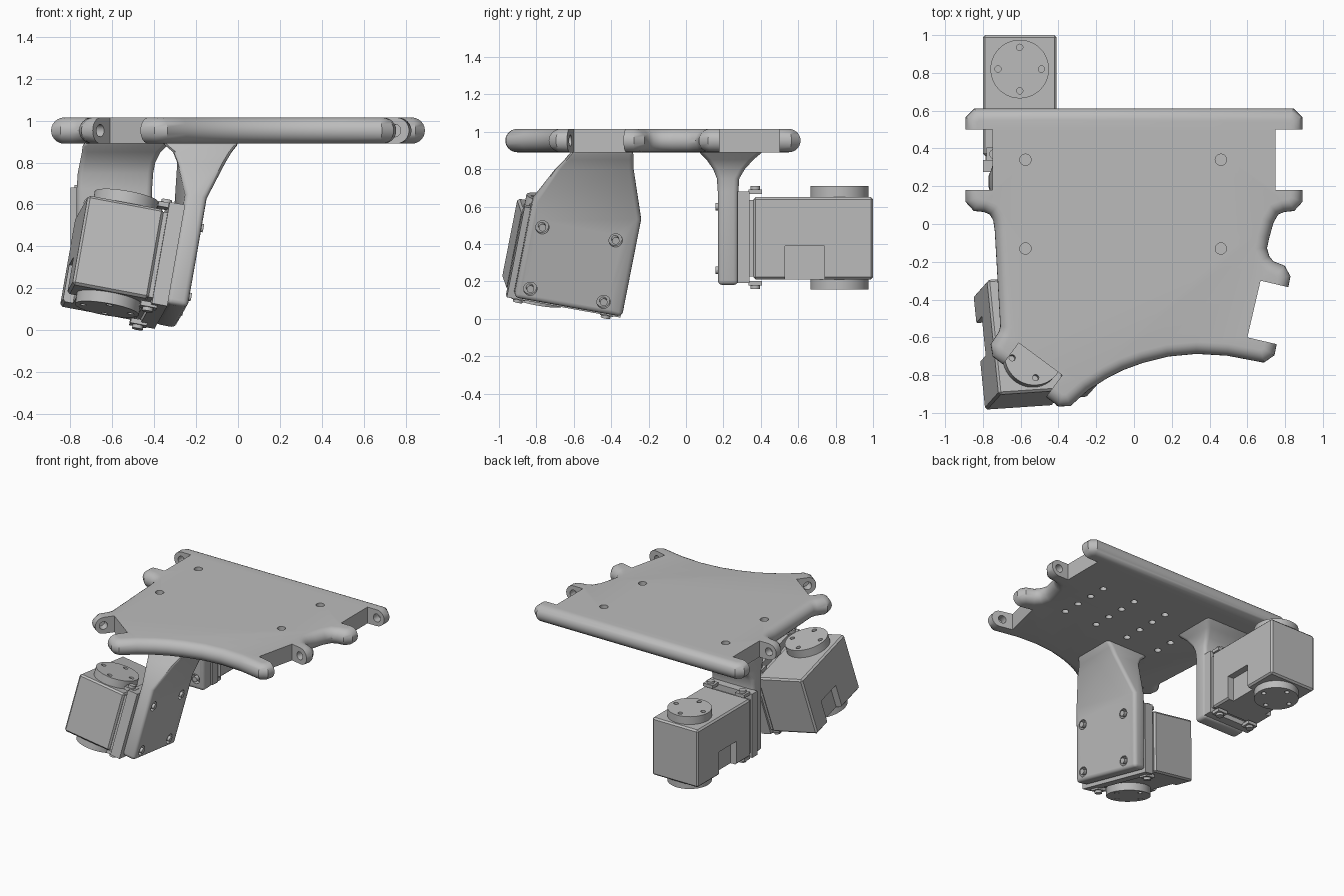
import bpy, bmesh, math
from mathutils import Matrix, Vector as V

if "Cube" in bpy.data.objects:
    bpy.data.objects.remove(bpy.data.objects["Cube"])

grey = bpy.data.materials.new("plain_grey")
grey.use_nodes = True
tone = (0.5, 0.5, 0.5, 1)
grey.diffuse_color = tone
grey.node_tree.nodes["Principled BSDF"].inputs["Base Color"].default_value = tone
parts = []


def make(name, bm, frame=Matrix(), bevel=0, segments=1):
    bmesh.ops.transform(bm, matrix=frame, verts=bm.verts)
    bmesh.ops.recalc_face_normals(bm, faces=bm.faces)
    me = bpy.data.meshes.new(name)
    bm.to_mesh(me)
    bm.free()
    me.materials.append(grey)
    ob = bpy.data.objects.new(name, me)
    bpy.context.collection.objects.link(ob)
    parts.append(ob)
    if bevel:
        mod = ob.modifiers.new("rounding", 'BEVEL')
        mod.width, mod.segments = bevel, segments
        mod.limit_method, mod.angle_limit = 'ANGLE', math.radians(40)
    return ob


def cut(ob, bm, frame=Matrix()):
    cutter = make("cutter", bm, frame)
    parts.remove(cutter)
    cutter.hide_render = True
    mod = ob.modifiers.new("cut", 'BOOLEAN')
    mod.object, mod.solver = cutter, 'EXACT'
    bpy.context.view_layer.update()
    dg = bpy.context.evaluated_depsgraph_get()
    me = bpy.data.meshes.new_from_object(ob.evaluated_get(dg))
    ob.modifiers.clear()
    ob.data = me
    bpy.data.objects.remove(cutter)


def loft(bm, rings):
    rows = [[bm.verts.new(p) for p in ring] for ring in rings]
    for a, b in zip(rows, rows[1:]):
        for i in range(len(a)):
            j = (i + 1) % len(a)
            bm.faces.new((a[i], a[j], b[j], b[i]))
    bm.faces.new(rows[0][::-1])
    bm.faces.new(rows[-1])


def rect(x0, x1, y0, y1, z):
    return [V((x0, y0, z)), V((x1, y0, z)), V((x1, y1, z)), V((x0, y1, z))]


def box(bm, x0, x1, y0, y1, z0, z1):
    loft(bm, [rect(x0, x1, y0, y1, z0), rect(x0, x1, y0, y1, z1)])


def rod(bm, a, b, r, n=20):
    a, b = V(a), V(b)
    rot = (b - a).to_track_quat('Z', 'Y').to_matrix().to_4x4()
    bmesh.ops.create_cone(bm, cap_ends=True, segments=n, radius1=r, radius2=r,
                          depth=(b - a).length,
                          matrix=Matrix.Translation((a + b) / 2) @ rot)


# Deck plate: centre line of the half-round rim, counter-clockwise
LOW, HIGH = 0.89, 1.015
R = (HIGH - LOW) / 2
MID = LOW + R
path = [(.83, .55), (-.83, .55), (-.83, .13), (-.78, .125), (-.72, .10), (-.685, .04),
        (-.675, -.03), (-.645, -.55), (-.66, -.60), (-.70, -.66), (-.37, -.91),
        (-.28, -.83), (-.17, -.76), (-.08, -.715), (.03, -.675), (.17, -.64), (.33, -.625),
        (.5, -.635), (.685, -.67), (.765, -.275), (.70, -.25), (.66, -.20), (.64, -.13),
        (.655, -.06), (.68, .03), (.72, .10), (.78, .125), (.83, .13)]
path = [V(p) for p in path]
line = []
for i, p in enumerate(path):
    d1 = (p - path[i - 1]).normalized()
    d2 = (path[(i + 1) % len(path)] - p).normalized()
    line += [p - d1 * .012, p + d2 * .012] if d1.dot(d2) < .6 else [p]
miter = []
for i, p in enumerate(line):
    d1 = (p - line[i - 1]).normalized()
    d2 = (line[(i + 1) % len(line)] - p).normalized()
    n = V((d1.y + d2.y, -d1.x - d2.x))
    miter.append(n / (1 + d1.dot(d2)))
rings = []
for k in range(13):
    t = math.pi * (k / 12 - .5)
    out, z = R * math.cos(t), MID + R * math.sin(t)
    rings.append([(p + m * out).to_3d() + V((0, 0, z)) for p, m in zip(line, miter)])
bm = bmesh.new()
loft(bm, rings)
deck = make("deck_plate", bm)

# Hinge slots and pin holes around the rim
slots, pins = bmesh.new(), bmesh.new()
for a, b in (((-.75, .50), (-.75, .18)), ((-.61, -.63), (-.38, -.80)),
             ((.60, -.60), (.67, -.30)), ((.75, .18), (.75, .50))):
    a, b = V(a).to_3d(), V(b).to_3d()
    d = (b - a).normalized()
    n = V((d.y, -d.x, 0))
    quad = [a, a + n * .3, b + n * .3, b]
    loft(slots, [[p + V((0, 0, z)) for p in quad] for z in (.8, 1.1)])
    shift = n * .08 + V((0, 0, MID))
    rod(pins, a - d * .06 + shift, b + d * .06 + shift, .03)
cut(deck, slots)
cut(deck, pins)

# Screw holes on top, grid of blind holes underneath
holes = bmesh.new()
for x in (-.575, .46):
    for y in (.34, -.13):
        rod(holes, (x, y, HIGH - .04), (x, y, HIGH + .05), .03)
for i in range(4):
    for j in range(4):
        x, y = .48 - .28 * i, .24 - .137 * j
        rod(holes, (x, y, LOW - .05), (x, y, LOW + .03), .024, 16)
cut(deck, holes)


def frame_at(p, ydir, zdir):
    z = V(zdir).normalized()
    x = V(ydir).cross(z).normalized()
    y = z.cross(x)
    return Matrix.Translation(p) @ Matrix((x, y, z)).transposed().to_4x4()


back = frame_at(V((-.41, 1.0, .21)), (0, -1, 0), (0, 0, 1))
front = frame_at(V((-.79, -.985, .22)), (-.1, .977, -.18), (.17, .19, .967))
H = .44


def motor(name, frame, width, length, pockets):
    # Housing with side pockets
    bm = bmesh.new()
    box(bm, 0, width, 0, length, 0, H)
    body = make(name + "_motor_body", bm, frame, .012)
    bm = bmesh.new()
    for x in pockets:
        box(bm, x - .05, x + .05, .26, .47, -.05, .18)
    cut(body, bm, frame)
    # Output discs on both ends of the shaft
    for label, z0, z1, tip in (("upper", H - .01, H + .06, 1), ("lower", .01, -.055, -1)):
        bm = bmesh.new()
        rod(bm, (.195, .18, z0), (.195, .18, z1), .155, 48)
        disc = make(f"{name}_{label}_disc", bm, frame)
        bm = bmesh.new()
        for dx, dy in ((.115, 0), (-.115, 0), (0, .115), (0, -.115)):
            p = V((.195 + dx, .18 + dy, z1))
            rod(bm, p - V((0, 0, .03 * tip)), p + V((0, 0, .03 * tip)), .017, 12)
        cut(disc, bm, frame)


def lugs(name, frame, spots):
    bm = bmesh.new()
    for x, y in spots:
        for z, s in ((-.02, -1), (H + .03, 1)):
            box(bm, x - .04, x + .04, y - .035, y + .035, z - .012, z + .012)
            rod(bm, (x, y, z), (x, y, z + .03 * s), .026, 16)
    make(name, bm, frame)


motor("back", back, .39, .64, (0, .39))
motor("front", front, .37, .62, (0,))

# Mounting flanges, with a recessed groove next to each housing
bm = bmesh.new()
box(bm, .015, .375, .63, .67, .015, H - .015)
box(bm, 0, .39, .66, .725, -.02, H + .03)
make("back_flange", bm, back)
lugs("back_lugs", back, ((.06, .63), (.33, .63)))
bm = bmesh.new()
box(bm, .36, .40, .015, .605, .01, H - .01)
box(bm, .39, .465, 0, .62, -.02, H + .04)
make("front_flange", bm, front)
lugs("front_lugs", front, ((.38, .07), (.38, .55)))

# Back leg, flaring into the deck
bm = bmesh.new()
loft(bm, [rect(-.77, -.41, .17, .28, .18), rect(-.77, -.41, .17, .28, .68),
          rect(-.765, -.405, .165, .285, .75), rect(-.755, -.395, .145, .315, .80),
          rect(-.745, -.37, .11, .36, .85), rect(-.74, -.32, .06, .42, .90)])
back_leg = make("back_leg", bm, bevel=.025, segments=3)

# Front leg, a tilted pad that bends up into the deck
bm = bmesh.new()
pad = [[front @ p for p in rect(.46, .565, .03, .62, z)] for z in (0, .54)]
loft(bm, pad + [rect(-.29, -.06, -.70, -.28, .80), rect(-.31, -.03, -.65, -.28, .85),
                rect(-.37, .01, -.61, -.28, .90)])
front_leg = make("front_leg", bm, bevel=.025, segments=3)


# Countersunk screws that hold the motors to the legs
def screws(name, leg, frame, points, direction):
    recess, heads = bmesh.new(), bmesh.new()
    d = V(direction)
    for p in points:
        p = V(p)
        rod(recess, p - d * .04, p + d * .06, .036)
        rod(heads, p - d * .045, p + d * .012, .02)
    cut(leg, recess, frame)
    make(name, heads, frame)


screws("front_screws", front_leg, front,
       [(.565, y, z) for y in (.105, .505) for z in (.065, .405)], (1, 0, 0))
screws("back_screws", back_leg, Matrix(),
       [(x, .17, z) for x in (-.70, -.48) for z in (.26, .60)], (0, -1, 0))

# Smooth rims and discs, sharp edges kept
bpy.ops.object.select_all(action='DESELECT')
for ob in parts:
    ob.select_set(True)
bpy.context.view_layer.objects.active = deck
bpy.ops.object.shade_smooth_by_angle(angle=math.radians(35))
